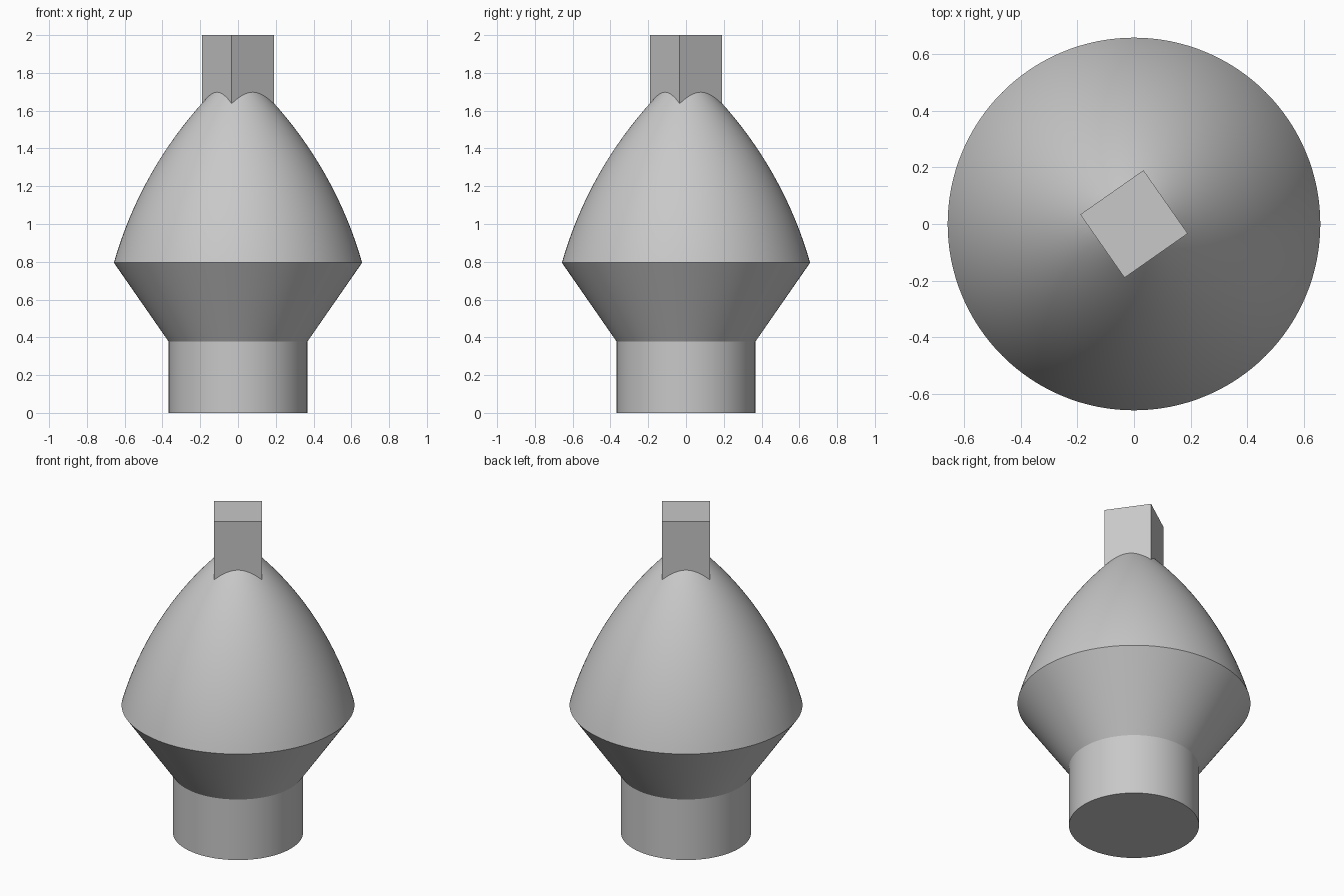
import bpy, bmesh
from math import pi, sin, cos, acos, asin, radians

default = bpy.data.objects.get("Cube")
if default:
    bpy.data.objects.remove(default, do_unlink=True)

# One plain grey for everything
grey = bpy.data.materials.new("light_grey")
grey.use_nodes = True
colour = (0.58, 0.58, 0.58, 1.0)
grey.diffuse_color = colour
grey.node_tree.nodes["Principled BSDF"].inputs["Base Color"].default_value = colour

SEGMENTS = 128
BASE_R, BASE_TOP = 0.367, 0.377
RIM_R, RIM_Z = 0.657, 0.795


def finish(name, bm):
    """Turn a bmesh into a smooth-by-angle object."""
    bmesh.ops.remove_doubles(bm, verts=bm.verts, dist=1e-5)
    bmesh.ops.recalc_face_normals(bm, faces=bm.faces)
    mesh = bpy.data.meshes.new(name)
    bm.to_mesh(mesh)
    bm.free()
    mesh.materials.append(grey)
    obj = bpy.data.objects.new(name, mesh)
    bpy.context.collection.objects.link(obj)
    bpy.ops.object.select_all(action='DESELECT')
    obj.select_set(True)
    bpy.context.view_layer.objects.active = obj
    bpy.ops.object.shade_smooth_by_angle(angle=radians(25))
    return obj


def lathe(name, profile):
    """Spin an (r, z) profile around the z axis."""
    bm = bmesh.new()
    verts = [bm.verts.new((r, 0, z)) for r, z in profile]
    edges = [bm.edges.new(pair) for pair in zip(verts, verts[1:])]
    bmesh.ops.spin(bm, geom=verts + edges, cent=(0, 0, 0), axis=(0, 0, 1),
                   angle=2 * pi, steps=SEGMENTS, use_merge=True)
    return finish(name, bm)


# Round foot and flaring lower body, one closed surface up to the rim,
# then a domed upper body following a circular arc to the axis
ARC_R = 2.14
start = radians(15.9)
arc_x = RIM_R - ARC_R * cos(start)
arc_z = RIM_Z - ARC_R * sin(start)
end = acos(-arc_x / ARC_R)
STEPS = 32
dome = []
for i in range(STEPS + 1):
    a = start + (end - start) * i / STEPS
    dome.append((max(arc_x + ARC_R * cos(a), 0.0), arc_z + ARC_R * sin(a)))

lathe("body", [(0, 0), (BASE_R, 0), (BASE_R, BASE_TOP)] + dome)

# Square stem, turned about the vertical axis, sunk into the dome
SIDE, STEM_BOTTOM, STEM_TOP = 0.272, 1.5, 2.0
bm = bmesh.new()
bmesh.ops.create_cube(bm, size=1)
bmesh.ops.scale(bm, vec=(SIDE, SIDE, STEM_TOP - STEM_BOTTOM), verts=bm.verts)
stem = finish("square_stem", bm)
stem.location.z = (STEM_TOP + STEM_BOTTOM) / 2
stem.rotation_euler.z = radians(35)
